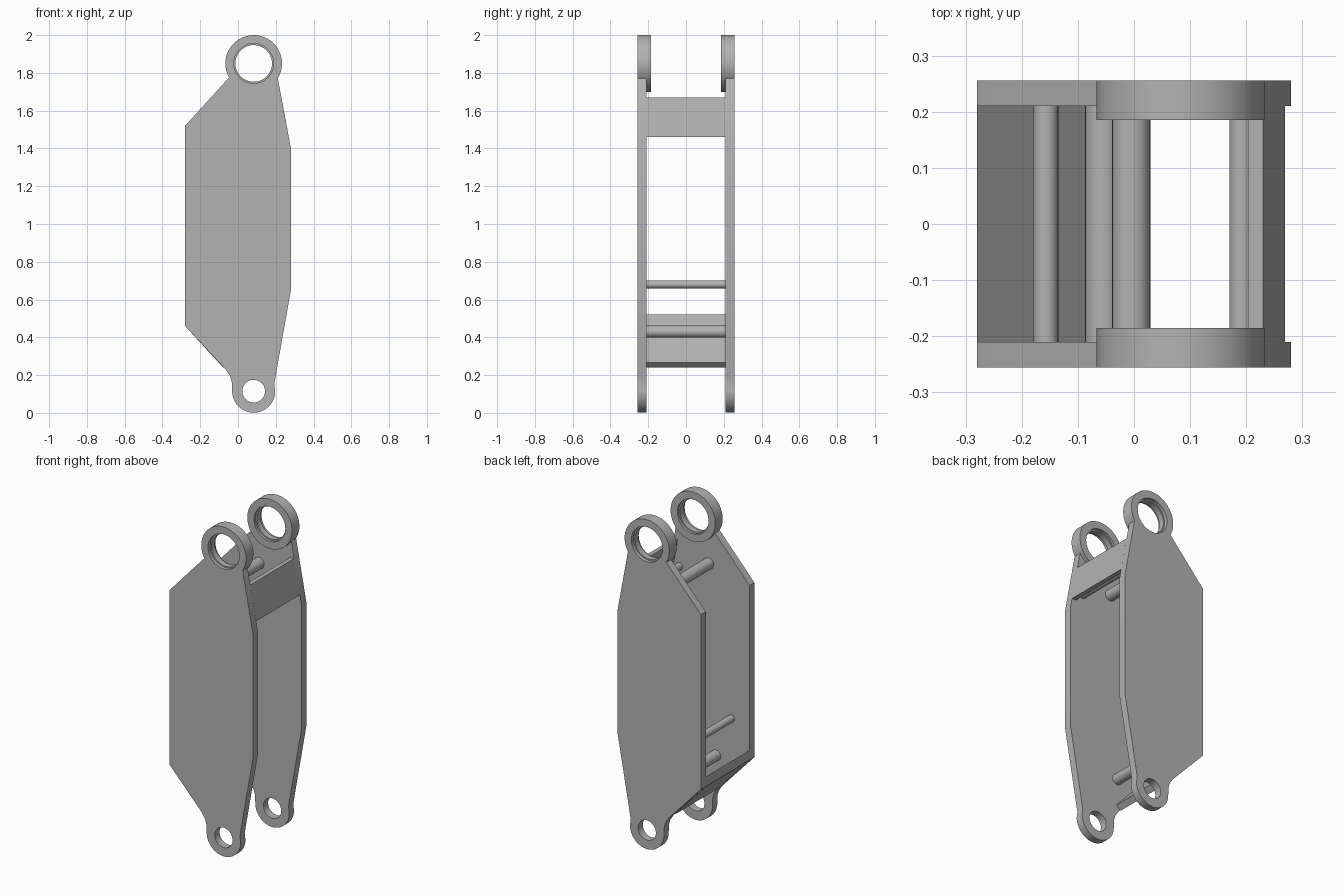
import bpy
from math import sin, cos, radians, pi

cube = bpy.data.objects.get("Cube")
if cube:
    bpy.data.objects.remove(cube, do_unlink=True)

# One plain grey for the whole part
GREY = (0.45, 0.45, 0.45, 1.0)
grey = bpy.data.materials.new("plain_grey")
grey.use_nodes = True
grey.diffuse_color = GREY
grey.node_tree.nodes["Principled BSDF"].inputs["Base Color"].default_value = GREY

HALF = 0.256     # outer half width
INNER = 0.21     # inner face of the side plates
EYE_X = 0.083    # both eyes share this x
TOP_Z, LOW_Z = 1.85, 0.115


def arc(x, z, r, start=0, end=360, steps=48):
    """Points on an arc; a full circle leaves out the repeated end point."""
    count = steps if end - start == 360 else steps + 1
    angles = [radians(start + (end - start) * i / steps) for i in range(count)]
    return [(x + r * cos(a), z + r * sin(a)) for a in angles]


def extrude(name, loops, y0, y1):
    """Fill x-z outlines (inner loops are holes) and extrude them from y0 to y1."""
    curve = bpy.data.curves.new(name, 'CURVE')
    curve.dimensions = '2D'
    curve.fill_mode = 'BOTH'
    curve.extrude = abs(y1 - y0) / 2
    for loop in loops:
        spline = curve.splines.new('POLY')
        spline.points.add(len(loop) - 1)
        for point, (x, z) in zip(spline.points, loop):
            point.co = (x, z, 0, 1)
        spline.use_cyclic_u = True
    obj = bpy.data.objects.new(name, curve)
    bpy.context.collection.objects.link(obj)
    obj.location.y = (y0 + y1) / 2
    obj.rotation_euler.x = pi / 2
    bpy.ops.object.select_all(action='DESELECT')
    obj.select_set(True)
    bpy.context.view_layer.objects.active = obj
    bpy.ops.object.convert(target='MESH')
    obj = bpy.context.object
    # Weld the caps to the walls
    bpy.ops.object.mode_set(mode='EDIT')
    bpy.ops.mesh.select_all(action='SELECT')
    bpy.ops.mesh.remove_doubles(threshold=0.0001)
    bpy.ops.mesh.normals_make_consistent(inside=False)
    bpy.ops.object.mode_set(mode='OBJECT')
    bpy.ops.object.shade_smooth_by_angle(angle=radians(30))
    obj.data.materials.clear()
    obj.data.materials.append(grey)
    return obj


# Side plate outline: shoulders, lower eye, and a seat under the upper ring
plate = [(-0.28, 1.52), (-0.28, 0.46), (-0.065, 0.23), (-0.042, 0.195), (-0.032, 0.16)]
plate += arc(EYE_X, LOW_Z, 0.114, 180, 360)
plate += [(0.192, 0.15), (0.2, 0.2), (0.28, 0.65), (0.28, 1.4), (0.212, 1.765)]
plate += arc(EYE_X, TOP_Z, 0.148, 210, 328)[::-1]
plate += [(-0.057, 1.765)]

for side, s in (("front", -1), ("back", 1)):
    extrude(side + "_side_plate", [plate, arc(EYE_X, LOW_Z, 0.06)], s * INNER, s * HALF)
    # Upper ring stands proud of the plate's inner face, with a narrower bush
    rim = arc(EYE_X, TOP_Z, 0.15, steps=64)
    extrude(side + "_upper_ring", [rim, arc(EYE_X, TOP_Z, 0.105)], s * 0.185, s * HALF)
    extrude(side + "_ring_bush", [arc(EYE_X, TOP_Z, 0.106), arc(EYE_X, TOP_Z, 0.097)],
            s * 0.2, s * 0.235)

# Panels joining the plates
extrude("upper_panel", [[(0.23, 1.67), (0.203, 1.67), (0.241, 1.46), (0.269, 1.46)]],
        -INNER, INNER)
extrude("lower_panel", [[(-0.28, 0.46), (-0.079, 0.24), (-0.05, 0.267), (-0.28, 0.52)]],
        -INNER, INNER)

# Cross rods: x, z, radius
rods = {
    "upper_thick_rod": (-0.005, 1.58, 0.034),
    "upper_thin_rod": (0.192, 1.51, 0.022),
    "lower_thick_rod": (-0.055, 0.43, 0.032),
    "lower_thin_rod": (-0.157, 0.68, 0.022),
}
for name, (x, z, r) in rods.items():
    extrude(name, [arc(x, z, r, steps=32)], -INNER, INNER)
